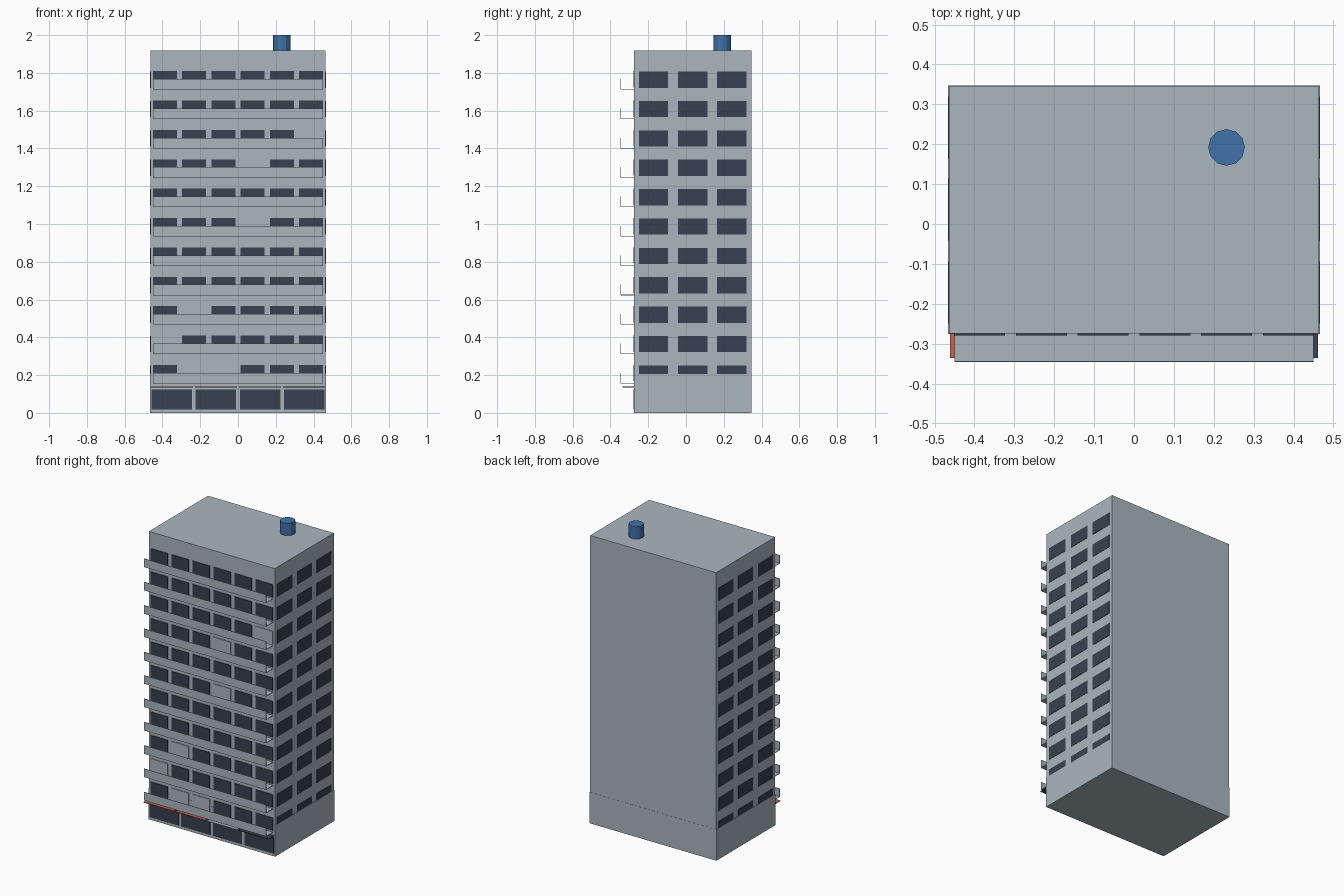
import bpy
import bmesh
from mathutils import Matrix, Vector

cube = bpy.data.objects.get("Cube")
if cube:
    bpy.data.objects.remove(cube, do_unlink=True)


def material(name, rgb):
    m = bpy.data.materials.new(name)
    m.use_nodes = True
    m.diffuse_color = (*rgb, 1)
    bsdf = next(n for n in m.node_tree.nodes if n.type == 'BSDF_PRINCIPLED')
    bsdf.inputs["Base Color"].default_value = (*rgb, 1)
    return m


WALL = material("pale grey wall", (0.40, 0.475, 0.52))
GLASS = material("dark glass", (0.037, 0.053, 0.08))
BLUE = material("blue tank", (0.052, 0.17, 0.40))
ORANGE = material("orange awning", (0.60, 0.13, 0.075))


def add_box(bm, lo, hi):
    """Axis-aligned box between two corners."""
    lo, hi = Vector(lo), Vector(hi)
    size = Matrix.Diagonal((*(hi - lo), 1))
    bmesh.ops.create_cube(bm, size=1, matrix=Matrix.Translation((lo + hi) / 2) @ size)


def finish(name, bm, mat):
    me = bpy.data.meshes.new(name)
    bm.to_mesh(me)
    bm.free()
    me.materials.append(mat)
    ob = bpy.data.objects.new(name, me)
    bpy.context.collection.objects.link(ob)
    return ob


def boxes(name, mat, corners):
    bm = bmesh.new()
    for lo, hi in corners:
        add_box(bm, lo, hi)
    return finish(name, bm, mat)


HALF_W, FRONT, BACK, TOP = 0.464, -0.275, 0.346, 1.918
FLOORS, STEP, FIRST = 11, 0.1555, 0.168     # window sill of the first floor
WIN_H = 0.086

# Tower and the slightly wider ground floor
boxes("tower", WALL, [((-HALF_W, FRONT, 0.1), (HALF_W, BACK, TOP))])
boxes("ground_floor", WALL,
      [((-HALF_W - 0.003, FRONT - 0.001, 0), (HALF_W + 0.003, BACK + 0.001, 0.207))])

# Front windows; a few bays are closed with wall-coloured panels
closed = {(0, 1), (0, 2), (1, 0), (2, 1), (5, 3), (7, 3), (8, 5)}
panes, panels = [], []
for floor in range(FLOORS):
    z = FIRST + floor * STEP
    for bay in range(6):
        x = (bay - 2.5) * 0.1548
        box = ((x - 0.064, FRONT - 0.004, z), (x + 0.064, FRONT + 0.005, z + WIN_H))
        (panels if (floor, bay) in closed else panes).append(box)
boxes("front_windows", GLASS, panes)
boxes("closed_window_panels", WALL, panels)

# Side windows on both flanks
for side, name in ((1, "left"), (-1, "right")):
    panes = []
    for floor in range(FLOORS):
        z = FIRST - 0.002 + floor * STEP
        for y in (-0.172, 0.036, 0.242):
            xs = sorted((side * (HALF_W - 0.005), side * (HALF_W + 0.002)))
            panes.append(((xs[0], y - 0.078, z), (xs[1], y + 0.078, z + WIN_H)))
    boxes(name + "_windows", GLASS, panes)

# Balconies: a thin slab with an upright front panel, open at the ends
slabs, parapets = [], []
for floor in range(FLOORS):
    z = 0.156 + floor * STEP
    slabs.append(((-0.45, -0.346, z), (0.45, FRONT, z + 0.003)))
    parapets.append(((-0.45, -0.346, z + 0.003), (0.45, -0.343, z + 0.056)))
boxes("balcony_floors", WALL, slabs)
boxes("balcony_parapets", WALL, parapets)

# Shop windows with a flat awning over each
shops = []
for i, mat in enumerate((ORANGE, ORANGE, WALL, GLASS)):
    x = (i - 1.5) * 0.2335
    shops.append(((x - 0.107, FRONT - 0.004, 0.018), (x + 0.107, FRONT + 0.005, 0.125)))
    boxes("awning_%d" % (i + 1), mat,
          [((x - 0.111, -0.336, 0.135), (x + 0.111, FRONT, 0.139))])
boxes("shop_windows", GLASS, shops)

# Roof water tank
bm = bmesh.new()
bmesh.ops.create_cone(bm, cap_ends=True, segments=12, radius1=0.046, radius2=0.046,
                      depth=2 - TOP, matrix=Matrix.Translation((0.232, 0.192, (2 + TOP) / 2)))
finish("roof_tank", bm, BLUE)
